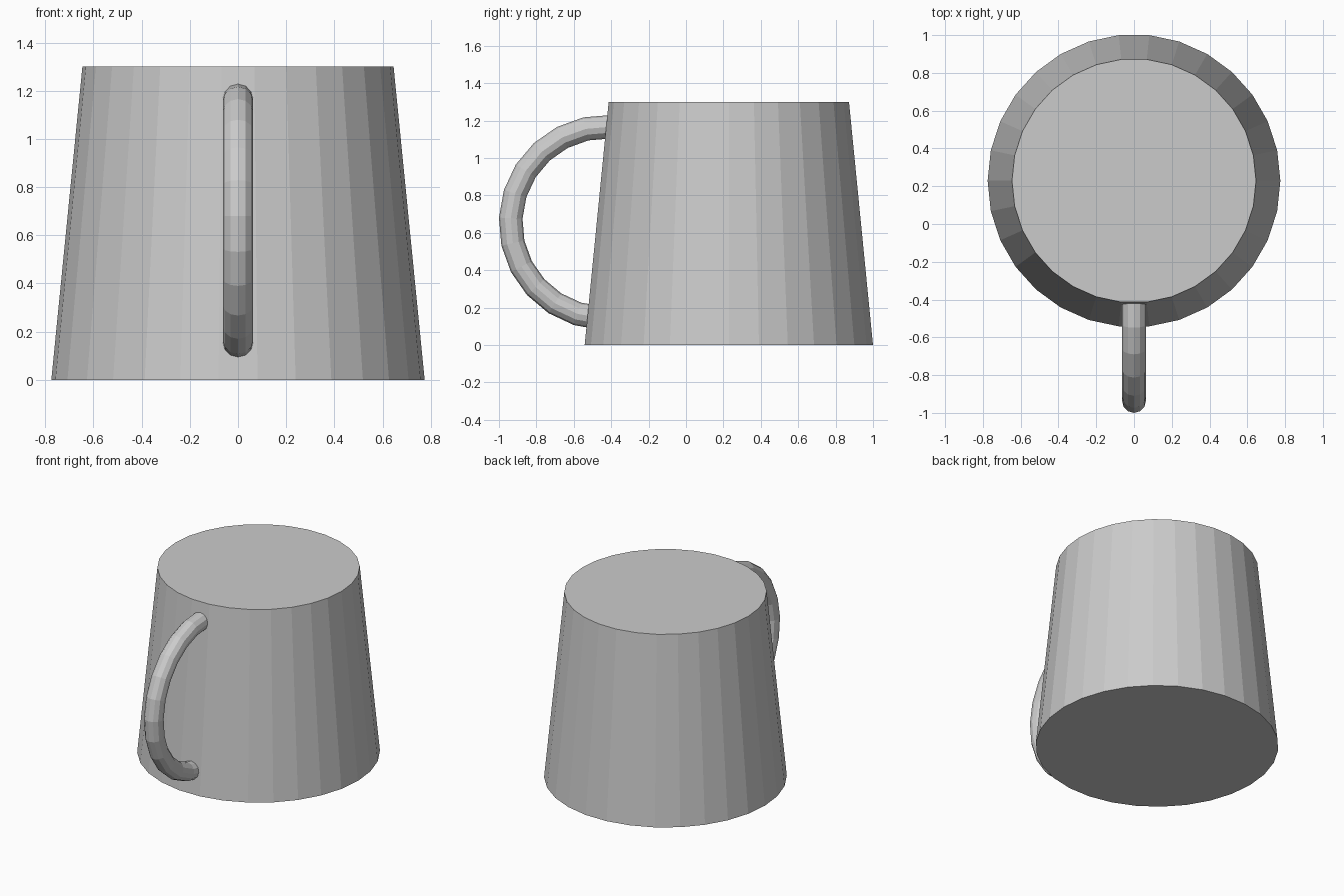
import bpy, bmesh
from math import sin, cos, radians, tau
from mathutils import Vector

cube = bpy.data.objects.get("Cube")
if cube:
    bpy.data.objects.remove(cube, do_unlink=True)

# One plain grey for the whole mug
grey = bpy.data.materials.new("light grey")
grey.use_nodes = True
colour = (0.6, 0.6, 0.6, 1)
grey.diffuse_color = colour
grey.node_tree.nodes["Principled BSDF"].inputs["Base Color"].default_value = colour


def ring(centre, u, v, radius, sides):
    """Points of a regular polygon in the plane of u and v."""
    angles = [tau * i / sides for i in range(sides)]
    return [centre + radius * (cos(a) * u + sin(a) * v) for a in angles]


def loft(name, rings):
    """Skin a list of rings and cap both ends."""
    bm = bmesh.new()
    loops = [[bm.verts.new(p) for p in r] for r in rings]
    n = len(loops[0])
    for a, b in zip(loops, loops[1:]):
        for i in range(n):
            j = (i + 1) % n
            bm.faces.new((a[i], a[j], b[j], b[i]))
    bm.faces.new(loops[0])
    bm.faces.new(loops[-1])
    bmesh.ops.recalc_face_normals(bm, faces=bm.faces)
    mesh = bpy.data.meshes.new(name)
    bm.to_mesh(mesh)
    bm.free()
    mesh.materials.append(grey)
    obj = bpy.data.objects.new(name, mesh)
    bpy.context.collection.objects.link(obj)
    return obj


X, Y, Z = Vector((1, 0, 0)), Vector((0, 1, 0)), Vector((0, 0, 1))

# Tapered solid body
body_y = 0.229
loft("mug_body", [ring(Vector((0, body_y, z)), X, Y, r, 30)
                  for z, r in ((0, 0.775), (1.3, 0.646))])

# Half-ring handle, its ends sunk into the body wall
centre = Vector((0, -0.425, 0.655))
tube_rings = []
for k in range(13):
    a = radians(87.4 + 15 * k)
    out = cos(a) * Y + sin(a) * Z
    tube_rings.append(ring(centre + 0.5125 * out, X, out, 0.063, 12))
loft("handle", tube_rings)
